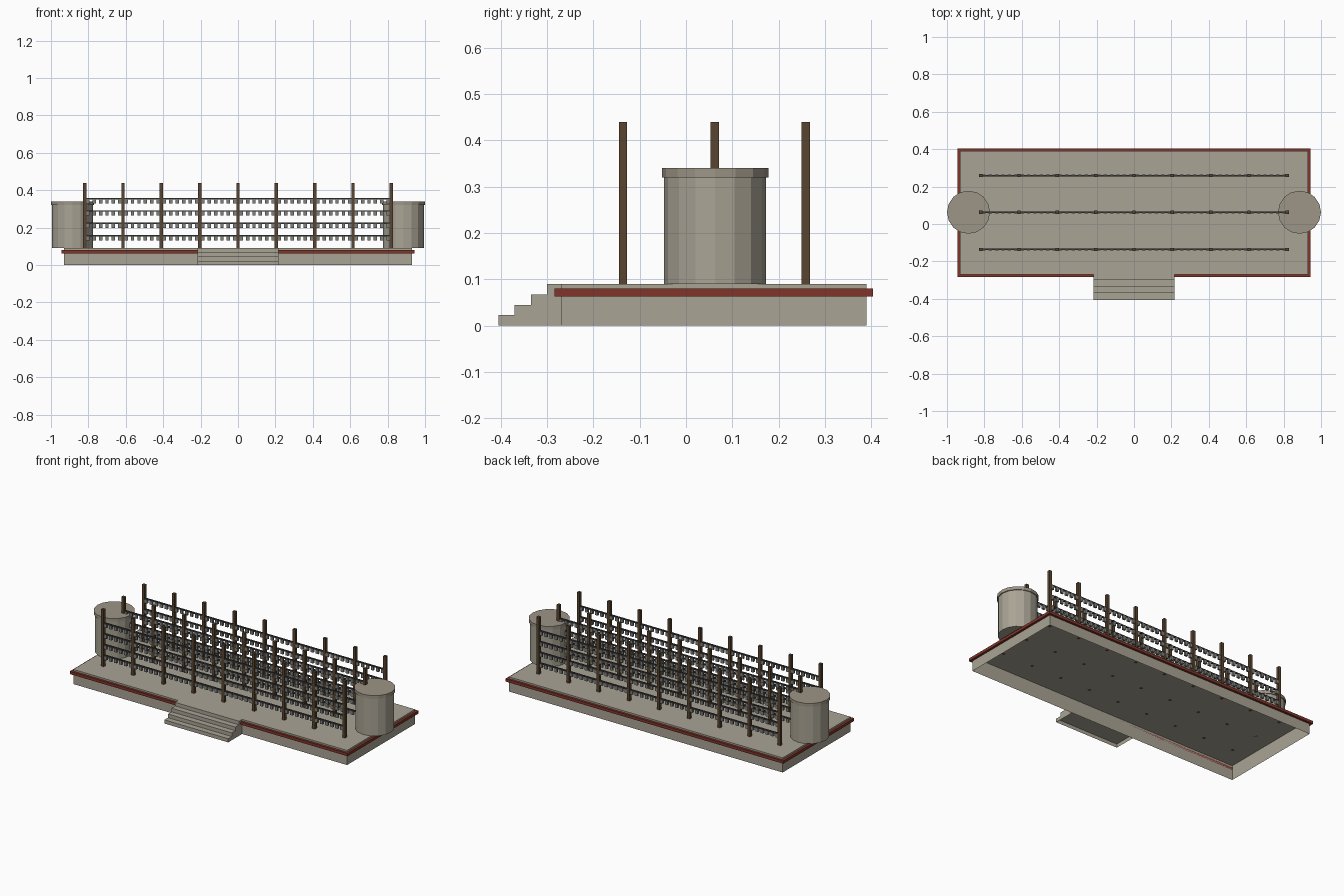
import bpy, bmesh, math
from mathutils import Matrix, Vector

if "Cube" in bpy.data.objects:
    bpy.data.objects.remove(bpy.data.objects["Cube"])


def material(name, rgb):
    m = bpy.data.materials.new(name)
    m.diffuse_color = (*rgb, 1)
    m.use_nodes = True
    m.node_tree.nodes["Principled BSDF"].inputs["Base Color"].default_value = m.diffuse_color
    return m


STONE = material("stone", (0.40, 0.37, 0.30))
CAP = material("cap_stone", (0.34, 0.30, 0.24))
RED = material("red_trim", (0.22, 0.035, 0.022))
WOOD = material("dark_wood", (0.10, 0.06, 0.03))
IRON = material("iron", (0.05, 0.05, 0.05))
TAG = material("grey_tag", (0.22, 0.22, 0.21))


def add_box(bm, lo, hi, open_bottom=False):
    lo, hi = Vector(lo), Vector(hi)
    mat = Matrix.Translation((lo + hi) / 2) @ Matrix.Diagonal((*(hi - lo), 1))
    verts = bmesh.ops.create_cube(bm, size=1, matrix=mat)["verts"]
    if open_bottom:
        faces = {f for v in verts for f in v.link_faces}
        low = [f for f in faces if all(abs(v.co.z - lo.z) < 1e-5 for v in f.verts)]
        bmesh.ops.delete(bm, geom=low, context="FACES_ONLY")


def finish(name, bm, mat):
    me = bpy.data.meshes.new(name)
    bm.to_mesh(me)
    bm.free()
    me.materials.append(mat)
    ob = bpy.data.objects.new(name, me)
    bpy.context.collection.objects.link(ob)
    return ob


def boxes(name, mat, items, open_bottom=False):
    bm = bmesh.new()
    for lo, hi in items:
        add_box(bm, lo, hi, open_bottom)
    return finish(name, bm, mat)


TOP = 0.09
X, Y0, Y1 = 0.93, -0.27, 0.39

# Hollow platform, open underneath
boxes("platform", STONE, [((-X, Y0, 0), (X, Y1, TOP))], True)

# Red band around the platform edge
t, z0, z1 = 0.014, 0.063, 0.08
boxes("edge_trim", RED, [
    ((-X - t, Y0 - t, z0), (X + t, Y0, z1)),
    ((-X - t, Y1, z0), (X + t, Y1 + t, z1)),
    ((-X - t, Y0, z0), (-X, Y1, z1)),
    ((X, Y0, z0), (X + t, Y1, z1)),
])

# Four front steps
rise = TOP / 4
boxes("front_steps", STONE, [
    ((-0.217, -0.405 + 0.035 * i, rise * i), (0.217, Y0, rise * (i + 1)))
    for i in range(4)
], True)

# Round end drums with wider caps
def drum(name, x, radius, lo, hi, mat):
    bm = bmesh.new()
    bmesh.ops.create_cone(bm, cap_ends=True, segments=16, radius1=radius, radius2=radius,
                          depth=hi - lo, matrix=Matrix.Translation((x, 0.063, (lo + hi) / 2)))
    finish(name, bm, mat)


for side, x in (("left", -0.885), ("right", 0.885)):
    drum(side + "_drum", x, 0.11, TOP, 0.32, STONE)
    drum(side + "_drum_cap", x, 0.115, 0.32, 0.34, CAP)

# Three rows of posts, rails and hanging tags
SPAN, BAYS, TAGS = 0.82, 8, 6
bay = 2 * SPAN / BAYS
for row, y in (("front", -0.136), ("middle", 0.062), ("back", 0.259)):
    boxes(row + "_posts", WOOD, [
        ((-SPAN + bay * i - 0.009, y - 0.009, TOP), (-SPAN + bay * i + 0.009, y + 0.009, 0.44))
        for i in range(BAYS + 1)
    ])
    levels = [0.157 + 0.066 * k for k in range(4)]
    boxes(row + "_rails", IRON, [
        ((-SPAN, y - 0.004, z - 0.004), (SPAN, y + 0.004, z + 0.004)) for z in levels
    ])
    step = bay / TAGS
    centres = [-SPAN + step * (i + 0.5) for i in range(BAYS * TAGS)]
    boxes(row + "_tags", TAG, [
        ((x - 0.009, y - 0.006, z - 0.025), (x + 0.009, y + 0.006, z - 0.003))
        for z in levels for x in centres
    ])
